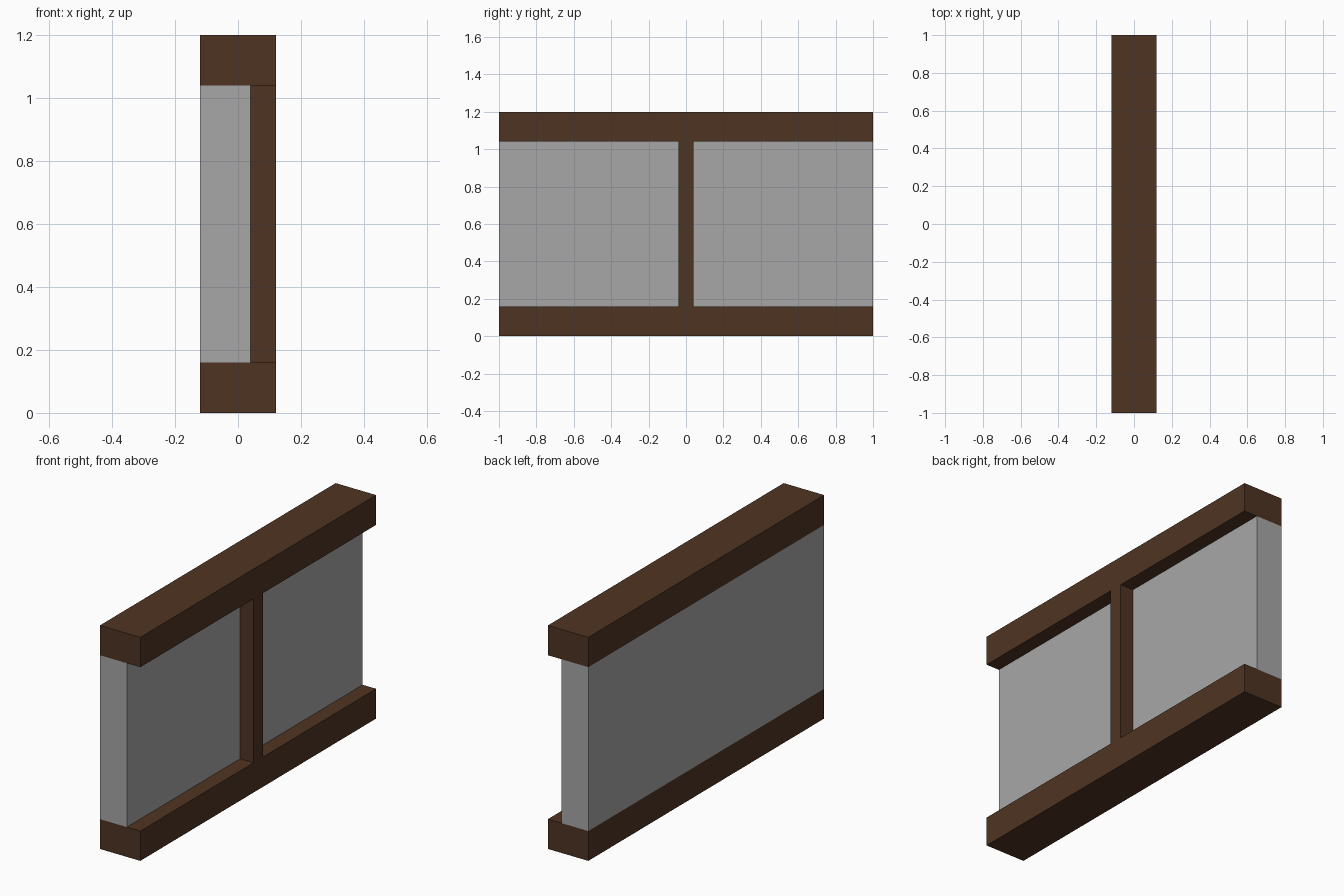
import bpy

cube = bpy.data.objects.get("Cube")
if cube:
    bpy.data.objects.remove(cube, do_unlink=True)


def material(name, rgb):
    m = bpy.data.materials.new(name)
    m.use_nodes = True
    m.diffuse_color = (*rgb, 1)
    m.node_tree.nodes["Principled BSDF"].inputs["Base Color"].default_value = (*rgb, 1)
    return m


def box(name, lo, hi, mat):
    """Flat-shaded box spanning the corners lo and hi."""
    bpy.ops.mesh.primitive_cube_add(size=1, location=[(a + b) / 2 for a, b in zip(lo, hi)])
    ob = bpy.context.object
    ob.name = ob.data.name = name
    ob.scale = [b - a for a, b in zip(lo, hi)]
    bpy.ops.object.transform_apply(location=False, rotation=False, scale=True)
    ob.data.materials.append(mat)
    return ob


wood = material("dark brown wood", (0.078, 0.034, 0.016))
plaster = material("light grey plaster", (0.39, 0.39, 0.39))

DEPTH, HEIGHT, BEAM = 0.12, 1.2, 0.16   # half depth, full height, beam height
FACE = 0.04                             # recessed face of the panel
POST = 0.04                             # half width of the post

# Horizontal beams
box("bottom_beam", (-DEPTH, -1, 0), (DEPTH, 1, BEAM), wood)
box("top_beam", (-DEPTH, -1, HEIGHT - BEAM), (DEPTH, 1, HEIGHT), wood)

# Infill panel, flush with the beams on one side and recessed on the other
box("wall_panel", (-DEPTH, -1, BEAM), (FACE, 1, HEIGHT - BEAM), plaster)

# Central post standing in front of the recessed face
box("middle_post", (FACE, -POST, BEAM), (DEPTH, POST, HEIGHT - BEAM), wood)
